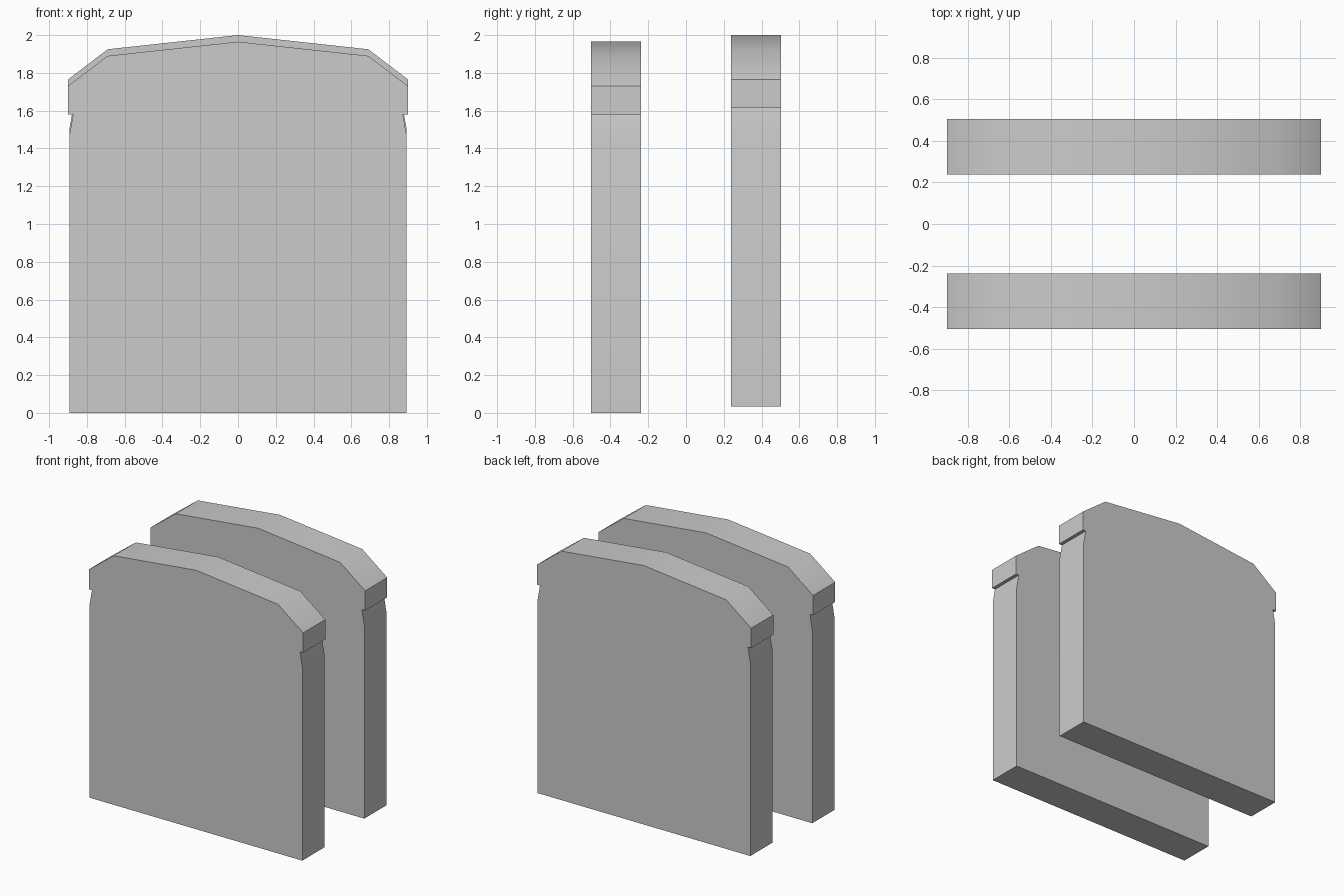
import bpy, bmesh, math

if "Cube" in bpy.data.objects:
    bpy.data.objects.remove(bpy.data.objects["Cube"])

# Right half of the slab outline, from bottom to just before the peak (x, z)
HALF = [(0.893, 0.0), (0.893, 1.465), (0.873, 1.58), (0.9, 1.58),
        (0.9, 1.73), (0.69, 1.89)]
PEAK = (0.0, 1.965)
OUTLINE = HALF + [PEAK] + [(-x, z) for x, z in reversed(HALF)]


def slab(name, y0, y1, lift):
    bm = bmesh.new()
    face = bm.faces.new([bm.verts.new((x, y0, z + lift)) for x, z in OUTLINE])
    out = bmesh.ops.extrude_face_region(bm, geom=[face], use_keep_orig=True)
    moved = [v for v in out["geom"] if isinstance(v, bmesh.types.BMVert)]
    bmesh.ops.translate(bm, verts=moved, vec=(0, y1 - y0, 0))
    bmesh.ops.recalc_face_normals(bm, faces=bm.faces)
    mesh = bpy.data.meshes.new(name)
    bm.to_mesh(mesh)
    bm.free()
    obj = bpy.data.objects.new(name, mesh)
    bpy.context.collection.objects.link(obj)
    # Soft shading over the shallow bends, crisp rim and lip
    bpy.ops.object.select_all(action='DESELECT')
    obj.select_set(True)
    bpy.context.view_layer.objects.active = obj
    bpy.ops.object.shade_smooth_by_angle(angle=math.radians(40))
    return obj


# Two matching slabs, the rear one slightly higher
slab("front_slab", -0.504, -0.239, 0.0)
slab("back_slab", 0.239, 0.504, 0.035)
